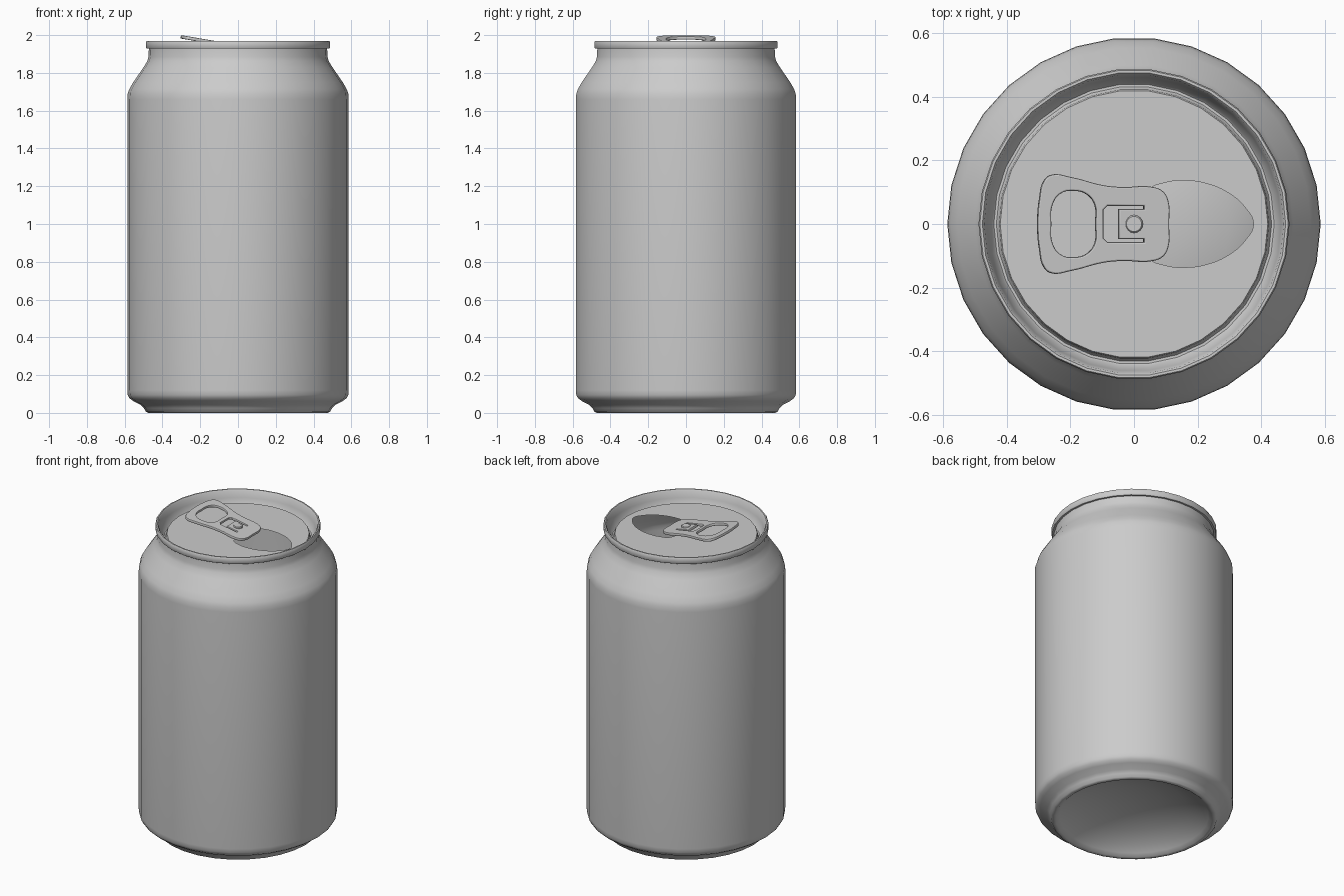
import bpy, bmesh, math

if "Cube" in bpy.data.objects:
    bpy.data.objects.remove(bpy.data.objects["Cube"], do_unlink=True)

SIDES = 30
LID_Z = 1.905
LID_R = 0.42

metal = bpy.data.materials.new("grey_metal")
metal.use_nodes = True
metal.diffuse_color = (0.6, 0.6, 0.6, 1)
metal.node_tree.nodes["Principled BSDF"].inputs["Base Color"].default_value = (0.6, 0.6, 0.6, 1)


def finish(obj, angle=35):
    """Smooth shading with sharp edges kept."""
    bpy.ops.object.select_all(action='DESELECT')
    obj.select_set(True)
    bpy.context.view_layer.objects.active = obj
    if obj.type == 'CURVE':
        bpy.ops.object.convert(target='MESH')
        obj = bpy.context.view_layer.objects.active
    bpy.ops.object.shade_smooth_by_angle(angle=math.radians(angle))
    return obj


def lathe(name, profile, sides=SIDES, angle=35):
    """Revolve (radius, height) points about the z axis."""
    bm = bmesh.new()
    rings = []
    for r, z in profile:
        rings.append([bm.verts.new((r * math.cos(math.tau * i / sides),
                                    r * math.sin(math.tau * i / sides), z))
                      for i in range(sides)])
    for a, b in zip(rings, rings[1:]):
        for i in range(sides):
            j = (i + 1) % sides
            bm.faces.new((a[i], a[j], b[j], b[i]))
    bmesh.ops.remove_doubles(bm, verts=bm.verts, dist=1e-5)
    mesh = bpy.data.meshes.new(name)
    bm.to_mesh(mesh)
    bm.free()
    mesh.materials.append(metal)
    obj = bpy.data.objects.new(name, mesh)
    bpy.context.collection.objects.link(obj)
    return finish(obj, angle)


def mirror_y(half):
    """Close a half outline (upper side) by mirroring it across y = 0."""
    return half + [(x, -y) for x, y in reversed(half) if y > 0]


def plate(name, outlines, extrude=0.0, bevel=0.0):
    """Filled flat shape; later outlines cut holes. Each is (points, smooth)."""
    curve = bpy.data.curves.new(name, 'CURVE')
    curve.dimensions = '2D'
    curve.fill_mode = 'BOTH'
    curve.extrude = extrude
    curve.bevel_depth = bevel
    curve.bevel_resolution = 1
    curve.offset = -bevel
    curve.resolution_u = 5
    for points, smooth in outlines:
        if smooth:
            s = curve.splines.new('BEZIER')
            s.bezier_points.add(len(points) - 1)
            for p, (x, y) in zip(s.bezier_points, points):
                p.co = (x, y, 0)
                p.handle_left_type = p.handle_right_type = 'AUTO'
        else:
            s = curve.splines.new('POLY')
            s.points.add(len(points) - 1)
            for p, (x, y) in zip(s.points, points):
                p.co = (x, y, 0, 1)
        s.use_cyclic_u = True
    curve.materials.append(metal)
    obj = bpy.data.objects.new(name, curve)
    bpy.context.collection.objects.link(obj)
    return finish(obj)


# Body: domed base, foot, straight wall, shoulder and neck
lathe("can_body", [
    (0, 0.14), (0.16, 0.128), (0.3, 0.095), (0.4, 0.05), (0.44, 0.02),
    (0.46, 0.003), (0.475, 0), (0.488, 0.006), (0.498, 0.025), (0.515, 0.042),
    (0.555, 0.063), (0.575, 0.078), (0.584, 0.095), (0.586, 0.12),
    (0.586, 1.66), (0.584, 1.69), (0.575, 1.715), (0.555, 1.75),
    (0.5, 1.83), (0.48, 1.863), (0.474, 1.885), (0.472, 1.93)], angle=50)

# Rolled rim, countersunk wall and groove around the lid
lathe("rim", [
    (0.472, 1.928), (0.484, 1.928), (0.488, 1.934), (0.488, 1.962),
    (0.484, 1.969), (0.476, 1.969), (0.47, 1.962), (0.462, 1.92),
    (0.446, 1.872), (0.44, 1.866), (0.432, 1.866), (0.427, 1.872),
    (0.424, 1.898), (LID_R, LID_Z)])

# Lid panel with the pour opening
circle = [(LID_R * math.cos(math.tau * i / SIDES), LID_R * math.sin(math.tau * i / SIDES))
          for i in range(SIDES)]
opening = mirror_y([(0.03, 0), (0.045, 0.105), (0.1, 0.13), (0.16, 0.136), (0.23, 0.126),
                    (0.3, 0.095), (0.35, 0.05), (0.375, 0)])
lid = plate("lid_panel", [(circle, False), (opening, True)])
lid.location.z = LID_Z

# Pull tab with finger hole and rivet window, tilted up at the finger end
tab_edge = mirror_y([(-0.308, 0), (-0.302, 0.08), (-0.288, 0.135), (-0.265, 0.154),
                     (-0.2, 0.147), (-0.1, 0.122), (-0.04, 0.116), (0.06, 0.116),
                     (0.092, 0.102), (0.108, 0.075), (0.111, 0)])
finger_hole = mirror_y([(-0.264, 0), (-0.26, 0.06), (-0.235, 0.095), (-0.19, 0.104),
                        (-0.15, 0.092), (-0.126, 0.06), (-0.124, 0)])
window = mirror_y([(-0.098, 0.045), (-0.085, 0.057), (0.03, 0.057), (0.03, 0.047),
                   (-0.05, 0.047)])
tab = plate("pull_tab", [(tab_edge, True), (finger_hole, True), (window, False)],
            extrude=0.004, bevel=0.005)
tab.location.z = 1.939
tab.rotation_euler.y = 0.17

# Rivet holding the tab
lathe("rivet", [(0.028, LID_Z), (0.028, 1.95), (0.024, 1.955), (0, 1.955)], sides=16)
